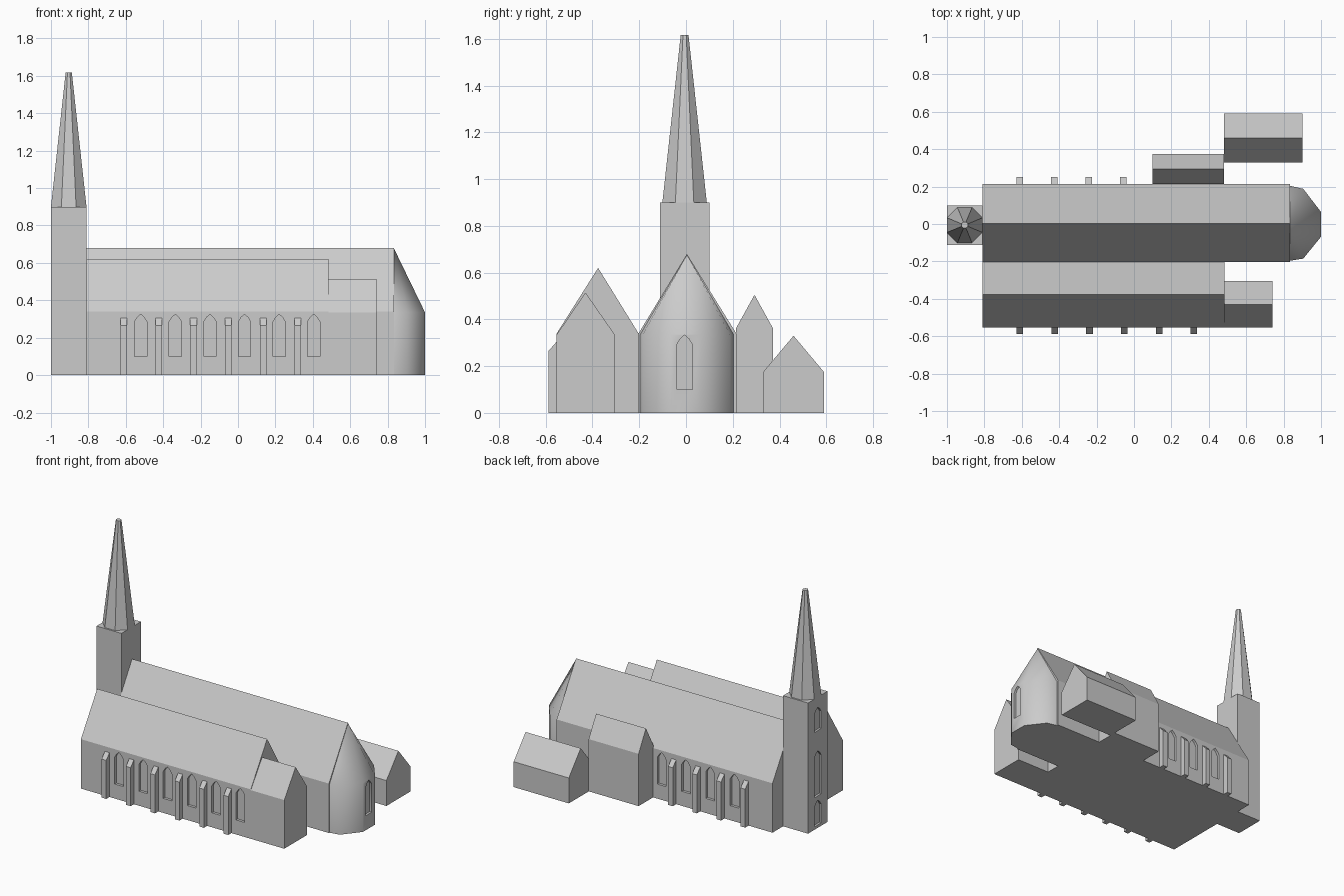
import bpy, bmesh, math
from mathutils import Vector

if "Cube" in bpy.data.objects:
    bpy.data.objects.remove(bpy.data.objects["Cube"])

stone = bpy.data.materials.new("grey_stone")
stone.diffuse_color = (0.6, 0.6, 0.6, 1)
stone.use_nodes = True
stone.node_tree.nodes["Principled BSDF"].inputs["Base Color"].default_value = stone.diffuse_color


def finish(name, bm):
    bmesh.ops.recalc_face_normals(bm, faces=bm.faces)
    me = bpy.data.meshes.new(name)
    bm.to_mesh(me)
    bm.free()
    me.materials.append(stone)
    ob = bpy.data.objects.new(name, me)
    bpy.context.collection.objects.link(ob)
    return ob


def add_prism(bm, pts, axis, a, b):
    """Extrude a 2D profile along x (pts are y,z), y (x,z) or z (x,y)."""
    def place(p, t):
        return {"x": (t, p[0], p[1]), "y": (p[0], t, p[1]), "z": (p[0], p[1], t)}[axis]
    lo = [bm.verts.new(place(p, a)) for p in pts]
    hi = [bm.verts.new(place(p, b)) for p in pts]
    bm.faces.new(lo)
    bm.faces.new(hi[::-1])
    n = len(pts)
    for i in range(n):
        j = (i + 1) % n
        bm.faces.new((lo[i], lo[j], hi[j], hi[i]))


def gabled(name, x0, x1, y0, y1, eave, ridge_y, ridge):
    bm = bmesh.new()
    add_prism(bm, [(y0, 0), (y1, 0), (y1, eave), (ridge_y, ridge), (y0, eave)], "x", x0, x1)
    return finish(name, bm)


def lancet(c, z0, z1, w=0.066):
    """Pointed window outline."""
    h, s = w / 2, z1 - 0.04
    return [(c - h, z0), (c + h, z0), (c + h, s), (c + h * 0.55, s + 0.024), (c, z1),
            (c - h * 0.55, s + 0.024), (c - h, s)]


def cut_windows(ob, windows, axis, a, b):
    bm = bmesh.new()
    for w in windows:
        add_prism(bm, lancet(*w), axis, a, b)
    cutter = finish("window_cutter", bm)
    cutter.hide_render = True
    mod = ob.modifiers.new("windows", "BOOLEAN")
    mod.operation, mod.solver, mod.object = "DIFFERENCE", "EXACT", cutter
    bpy.context.view_layer.objects.active = ob
    bpy.ops.object.modifier_apply(modifier=mod.name)
    bpy.data.objects.remove(cutter)


def buttresses(name, xs, wall, out):
    bm = bmesh.new()
    for x in xs:
        add_prism(bm, [(wall, 0), (out, 0), (out, 0.265), (wall, 0.305)], "x", x - 0.0175, x + 0.0175)
    finish(name, bm)


# Main halls
nave = gabled("nave", -0.81, 0.835, -0.203, 0.215, 0.34, 0.004, 0.68)
aisle = gabled("south_aisle", -0.81, 0.485, -0.553, -0.203, 0.34, -0.376, 0.62)
cut_windows(aisle, [(-0.52 + 0.185 * i, 0.1, 0.325) for i in range(6)], "y", -0.6, -0.535)
cut_windows(nave, [(-0.52 + 0.185 * i, 0.1, 0.325) for i in range(4)], "y", 0.197, 0.26)
buttresses("south_buttresses", [-0.61 + 0.186 * i for i in range(6)], -0.553, -0.588)
buttresses("north_buttresses", [-0.61 + 0.184 * i for i in range(4)], 0.215, 0.252)

# Side annexes
gabled("south_annex", 0.485, 0.74, -0.553, -0.305, 0.335, -0.43, 0.515)
gabled("north_annex", 0.10, 0.48, 0.213, 0.373, 0.36, 0.293, 0.505)
gabled("north_outbuilding", 0.48, 0.90, 0.33, 0.59, 0.175, 0.46, 0.33)

# Apse: polygonal wall with a roof rising to the nave ridge
bm = bmesh.new()
plan = [(0.83, -0.197), (0.905, -0.185), (1.0, -0.068), (1.0, 0.064), (0.905, 0.188), (0.83, 0.205)]
lo = [bm.verts.new((x, y, 0)) for x, y in plan]
hi = [bm.verts.new((x, y, 0.335)) for x, y in plan]
apex = bm.verts.new((0.835, 0.004, 0.675))
bm.faces.new(lo)
for i in range(6):
    j = (i + 1) % 6
    bm.faces.new((lo[i], lo[j], hi[j], hi[i]))
    bm.faces.new((hi[i], hi[j], apex))
apse = finish("apse", bm)
cut_windows(apse, [(-0.006, 0.1, 0.333)], "x", 0.985, 1.05)
bpy.ops.object.select_all(action="DESELECT")
apse.select_set(True)
bpy.context.view_layer.objects.active = apse
bpy.ops.object.shade_smooth_by_angle(angle=math.radians(55))

# Tower with west windows
bm = bmesh.new()
add_prism(bm, [(-1, -0.112), (-0.81, -0.112), (-0.81, 0.1), (-1, 0.1)], "z", 0, 0.9)
tower = finish("tower", bm)
cut_windows(tower, [(-0.006, 0.02, 0.19, 0.075), (-0.006, 0.22, 0.53, 0.075),
                    (-0.006, 0.67, 0.83, 0.075)], "x", -1.05, -0.985)

# Octagonal spire with flat sides facing the axes
bm = bmesh.new()
bmesh.ops.create_cone(bm, cap_ends=True, segments=8, radius1=0.095 / math.cos(math.pi / 8),
                      radius2=0.018, depth=0.717)
lead = max(bm.verts, key=lambda v: v.co.xy.length).co
turn = math.pi / 8 - math.atan2(lead.y, lead.x)
from mathutils import Matrix
bmesh.ops.rotate(bm, verts=bm.verts, cent=(0, 0, 0), matrix=Matrix.Rotation(turn, 3, "Z"))
bmesh.ops.translate(bm, verts=bm.verts, vec=Vector((-0.905, -0.006, 0.9 + 0.717 / 2)))
finish("spire", bm)
